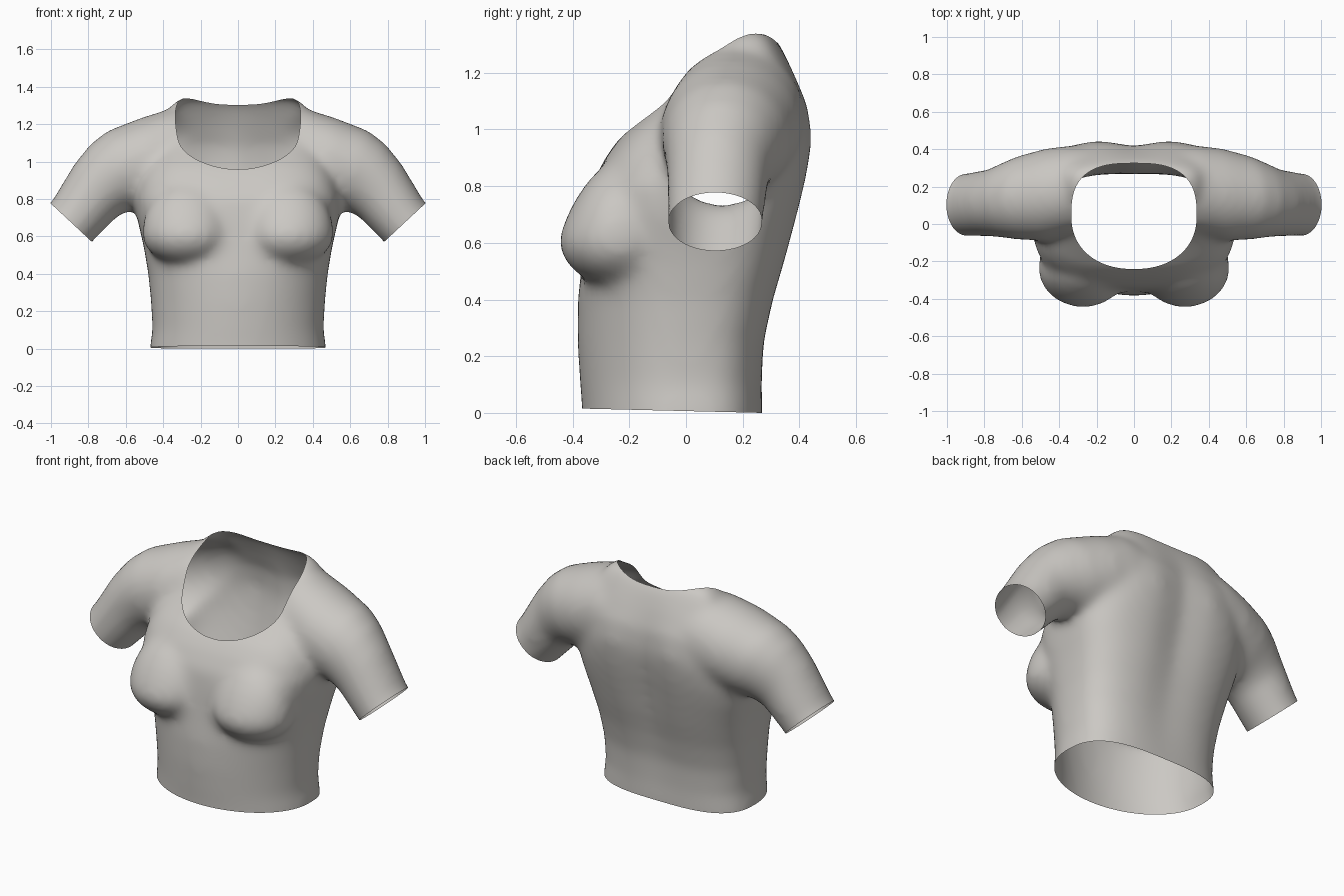
import bpy
import bmesh
from math import sin, cos, pi, exp, copysign
from mathutils import Vector

if "Cube" in bpy.data.objects:
    bpy.data.objects.remove(bpy.data.objects["Cube"], do_unlink=True)

cloth = bpy.data.materials.new("warm grey cloth")
cloth.use_nodes = True
cloth.diffuse_color = (0.6, 0.58, 0.55, 1)
shader = cloth.node_tree.nodes["Principled BSDF"]
shader.inputs["Base Color"].default_value = cloth.diffuse_color
shader.inputs["Roughness"].default_value = 0.7


def power(v, n):
    return copysign(abs(v) ** (2 / n), v)


def loft(bm, rings):
    """Skin a list of point rings and cap both ends."""
    loops = [[bm.verts.new(p) for p in ring] for ring in rings]
    for a, b in zip(loops, loops[1:]):
        for i in range(len(a)):
            j = (i + 1) % len(a)
            bm.faces.new((a[i], a[j], b[j], b[i]))
    bm.faces.new(loops[0])
    bm.faces.new(loops[-1])


def torso_ring(z, w, front, back, count=72):
    """Square at the back; round at the waist front, flatter over the chest."""
    mid = front + 0.56 * (back - front)
    groove = 0.035 * max(0, min(1, z * 1.4, (1.28 - z) * 4))
    chest = 2 + 1.5 * max(0, min(1, (z - 0.35) / 0.6))
    ring = []
    for k in range(count):
        t = 2 * pi * k / count
        behind = sin(t) > 0
        n = 3 if behind else chest
        x = w * power(cos(t), n)
        y = mid + (back - mid if behind else mid - front) * power(sin(t), n)
        # Spine groove along the back
        if behind:
            y -= groove * exp(-(x / 0.12) ** 2)
        ring.append(Vector((x, y, z)))
    return ring


def sleeve_ring(side, top, bottom, front, back, count=40):
    a, b = Vector((top[0], 0, top[1])), Vector((bottom[0], 0, bottom[1]))
    centre = (a + b) / 2 + Vector((0, (front + back) / 2, 0))
    ring = []
    for k in range(count):
        t = 2 * pi * k / count
        p = centre + (a - b) / 2 * cos(t)
        p.y += (back - front) / 2 * sin(t)
        p.x *= side
        ring.append(p)
    return ring


bm = bmesh.new()

# Torso: height, half width, front depth, back depth
torso = [
    (-0.08, 0.478, -0.365, 0.27), (0.02, 0.47, -0.367, 0.27), (0.1, 0.457, -0.374, 0.27),
    (0.25, 0.465, -0.383, 0.28), (0.4, 0.48, -0.382, 0.315), (0.55, 0.505, -0.365, 0.36),
    (0.7, 0.54, -0.35, 0.4), (0.8, 0.55, -0.335, 0.425), (0.9, 0.53, -0.285, 0.445),
    (0.97, 0.5, -0.235, 0.453), (1.08, 0.46, -0.115, 0.44), (1.2, 0.41, 0.0, 0.385),
    (1.28, 0.37, 0.075, 0.342), (1.333, 0.33, 0.135, 0.307), (1.345, 0.28, 0.17, 0.285),
]
loft(bm, [torso_ring(*row) for row in torso])

# Sleeves: top (x, z), bottom (x, z), front, back
sleeve = [
    ((0.1, 1.29), (0.12, 0.8), -0.03, 0.42), ((0.36, 1.285), (0.32, 0.8), -0.06, 0.42),
    ((0.52, 1.235), (0.42, 0.77), -0.09, 0.405), ((0.7, 1.165), (0.53, 0.745), -0.085, 0.365),
    ((0.79, 1.095), (0.59, 0.735), -0.075, 0.33), ((0.875, 0.99), (0.645, 0.705), -0.068, 0.295),
    ((1.0, 0.782), (0.778, 0.57), -0.066, 0.272), ((1.085, 0.697), (0.86, 0.485), -0.066, 0.272),
]
for side in (1, -1):
    loft(bm, [sleeve_ring(side, *row) for row in sleeve])
    # Bust: fuller below, with a long slope tapering above
    ball = bmesh.ops.create_uvsphere(bm, u_segments=32, v_segments=24, radius=1)
    for v in ball["verts"]:
        x, y, z = v.co
        taper = 1 - 0.3 * max(z, 0)
        v.co = (side * 0.272 + 0.242 * x,
                -0.235 + 0.215 * y * taper,
                0.61 + z * (0.28 if z > 0 else 0.165))

bmesh.ops.recalc_face_normals(bm, faces=bm.faces)
mesh = bpy.data.meshes.new("shirt")
bm.to_mesh(mesh)
bm.free()
mesh.materials.append(cloth)
shirt = bpy.data.objects.new("shirt", mesh)
bpy.context.collection.objects.link(shirt)

# Neck cutter: an upright rounded column, squarer behind
NECK_X, NECK_Y, MID_Y = 0.335, 0.283, 0.042


def neck_power(y):
    return 2.8 if y > 0 else 2.2


def neck_ring(z, count=96):
    ring = []
    for k in range(count):
        t = 2 * pi * k / count
        n = neck_power(sin(t))
        ring.append(Vector((NECK_X * power(cos(t), n), MID_Y + NECK_Y * power(sin(t), n), z)))
    return ring


bm = bmesh.new()
loft(bm, [neck_ring(0.85), neck_ring(1.6)])
bmesh.ops.recalc_face_normals(bm, faces=bm.faces)
cutter_mesh = bpy.data.meshes.new("neck_cutter")
bm.to_mesh(cutter_mesh)
bm.free()
cutter = bpy.data.objects.new("neck_cutter", cutter_mesh)
bpy.context.collection.objects.link(cutter)
cutter.hide_render = True

# Fuse the parts into one soft skin, then cut the neck
bpy.ops.object.select_all(action="DESELECT")
bpy.context.view_layer.objects.active = shirt
shirt.select_set(True)
fuse = shirt.modifiers.new("fuse", "REMESH")
fuse.mode = "VOXEL"
fuse.voxel_size = 0.02
soften = shirt.modifiers.new("soften", "SMOOTH")
soften.factor = 0.5
soften.iterations = 26
neck = shirt.modifiers.new("neck", "BOOLEAN")
neck.operation = "DIFFERENCE"
neck.solver = "EXACT"
neck.object = cutter
for name in ("fuse", "soften", "neck"):
    bpy.ops.object.modifier_apply(modifier=name)
bpy.data.objects.remove(cutter, do_unlink=True)


def on_neck_wall(v):
    y = v.co.y - MID_Y
    n = neck_power(y)
    r = abs(v.co.x / NECK_X) ** n + abs(y / NECK_Y) ** n
    return v.co.z > 0.8 and abs(r - 1) < 0.012


# Open the neck, hem and cuffs
bm = bmesh.new()
bm.from_mesh(shirt.data)
walls = [f for f in bm.faces if all(on_neck_wall(v) for v in f.verts)
         and (abs(f.normal.z) < 0.05 or f.calc_center_median().z < 0.86)]
bmesh.ops.delete(bm, geom=walls, context="FACES")
cuts = [((0, 0.27, 0.0), (0, -0.024, -1)),
        ((1.0, 0, 0.775), (0.205, 0, -0.22)), ((-1.0, 0, 0.775), (-0.205, 0, -0.22))]
for point, normal in cuts:
    # Keep the cuff cuts clear of the body
    near = [f for f in bm.faces
            if normal[0] == 0 or f.calc_center_median().x * copysign(1, normal[0]) > 0.6]
    geom = list({v for f in near for v in f.verts}) + list({e for f in near for e in f.edges}) + near
    bmesh.ops.bisect_plane(bm, geom=geom, plane_co=point, plane_no=Vector(normal).normalized(),
                           clear_outer=True)
bm.to_mesh(shirt.data)
bm.free()
for poly in shirt.data.polygons:
    poly.material_index = 0
bpy.ops.object.shade_smooth_by_angle(angle=pi / 3)
